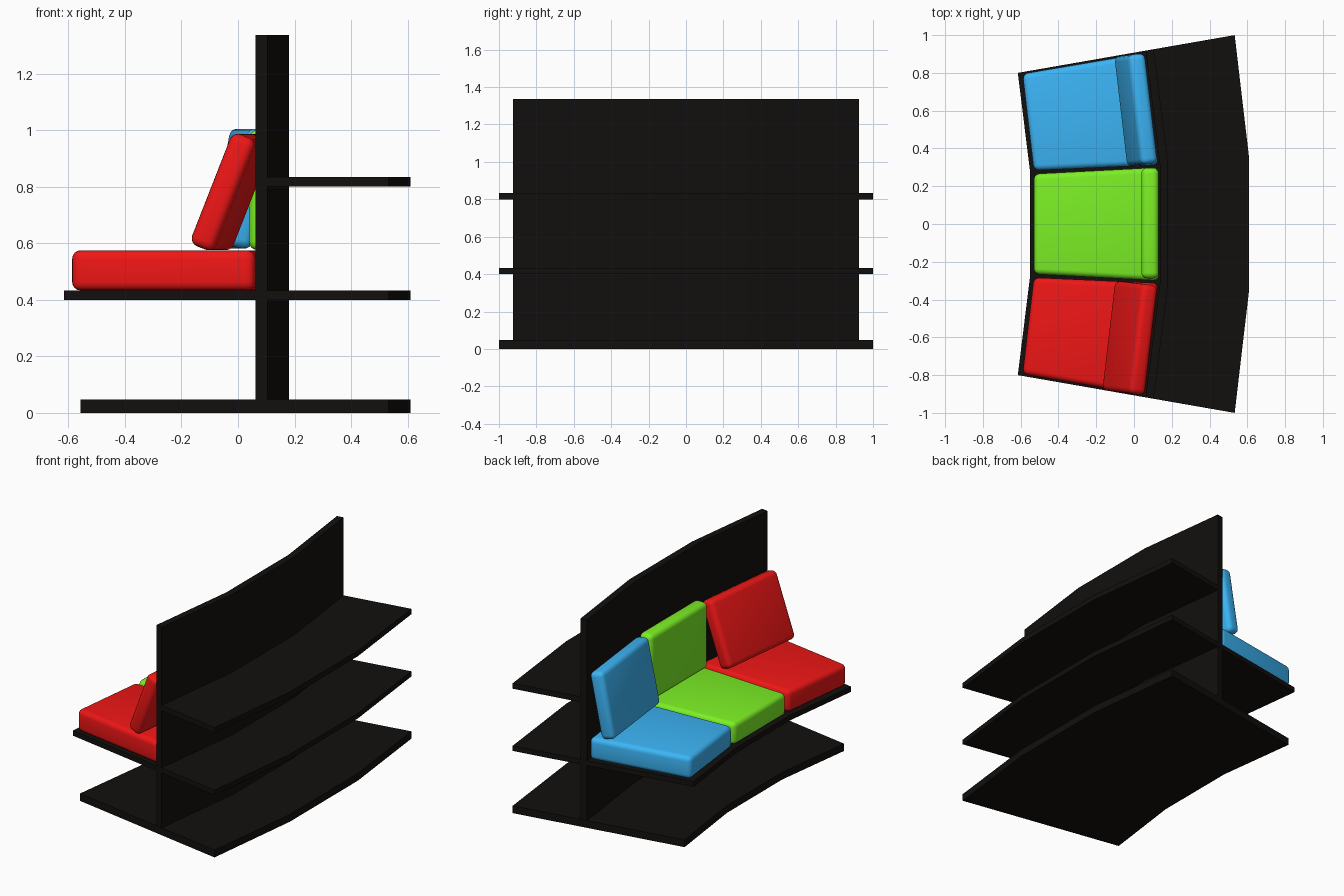
import bpy, bmesh
from math import radians
from mathutils import Matrix, Vector

if "Cube" in bpy.data.objects:
    bpy.data.objects.remove(bpy.data.objects["Cube"])


def material(name, rgb):
    m = bpy.data.materials.new(name)
    m.diffuse_color = (*rgb, 1)
    m.use_nodes = True
    m.node_tree.nodes["Principled BSDF"].inputs["Base Color"].default_value = m.diffuse_color
    return m


BLACK = material("black_board", (0.006, 0.005, 0.004))
RED = material("red_fabric", (0.87, 0.008, 0.008))
GREEN = material("green_fabric", (0.2, 0.87, 0.018))
BLUE = material("blue_fabric", (0.045, 0.46, 0.92))


def add_object(name, bm, mat):
    bmesh.ops.recalc_face_normals(bm, faces=bm.faces)
    mesh = bpy.data.meshes.new(name)
    bm.to_mesh(mesh)
    bm.free()
    ob = bpy.data.objects.new(name, mesh)
    bpy.context.collection.objects.link(ob)
    mesh.materials.append(mat)
    return ob


def prism(name, outline, z0, z1, mat):
    bm = bmesh.new()
    face = bm.faces.new([bm.verts.new((x, y, z0)) for x, y in outline])
    top = bmesh.ops.extrude_face_region(bm, geom=[face])["geom"]
    verts = [v for v in top if isinstance(v, bmesh.types.BMVert)]
    bmesh.ops.translate(bm, verts=verts, vec=(0, 0, z1 - z0))
    return add_object(name, bm, mat)


def soften(ob):
    bev = ob.modifiers.new("round_edges", "BEVEL")
    bev.width = 0.03
    bev.segments = 4
    bev.limit_method = "NONE"
    ob.data.shade_smooth()
    return ob


def curved_board(name, inner, outer, z0, z1):
    # inner / outer: (end point, bend point), mirrored across y = 0
    def edge(end, bend):
        return [end, bend, (bend[0], -bend[1]), (end[0], -end[1])]
    return prism(name, edge(*inner) + edge(*outer)[::-1], z0, z1, BLACK)


# Bent boards: base, seat, upper shelf and dividing wall
back_edge = ((0.533, 1.0), (0.61, 0.345))
curved_board("base_board", ((-0.557, 0.81), (-0.488, 0.28)), back_edge, 0, 0.047)
curved_board("seat_board", ((-0.615, 0.80), (-0.55, 0.275)), back_edge, 0.40, 0.433)
curved_board("upper_shelf", ((0.10, 0.924), (0.175, 0.318)), back_edge, 0.80, 0.835)
curved_board("back_wall", ((0.062, 0.917), (0.137, 0.315)), ((0.104, 0.924), (0.18, 0.318)), 0.04, 1.337)

# Seat cushions, side pair mirrored
side = [(-0.59, 0.795), (-0.53, 0.283), (0.128, 0.313), (0.057, 0.905)]
middle = [(-0.53, 0.265), (-0.53, -0.265), (0.132, -0.30), (0.132, 0.30)]
soften(prism("blue_seat_cushion", side, 0.433, 0.575, BLUE))
soften(prism("green_seat_cushion", middle, 0.433, 0.575, GREEN))
soften(prism("red_seat_cushion", [(x, -y) for x, y in side], 0.433, 0.575, RED))


# Leaning back cushions
def back_cushion(name, centre, lean, yaw, mat):
    bm = bmesh.new()
    bmesh.ops.create_cube(bm, size=1)
    bmesh.ops.scale(bm, vec=Vector((0.092, 0.585, 0.425)), verts=bm.verts)
    ob = soften(add_object(name, bm, mat))
    ob.matrix_world = (Matrix.Translation(centre) @ Matrix.Rotation(radians(yaw), 4, "Z")
                       @ Matrix.Rotation(radians(lean), 4, "Y"))


back_cushion("blue_back_cushion", (0.01, 0.605, 0.793), 11, 6.7, BLUE)
back_cushion("green_back_cushion", (0.085, 0.005, 0.788), 0, 0, GREEN)
back_cushion("red_back_cushion", (-0.022, -0.603, 0.781), 21.5, -6.7, RED)
